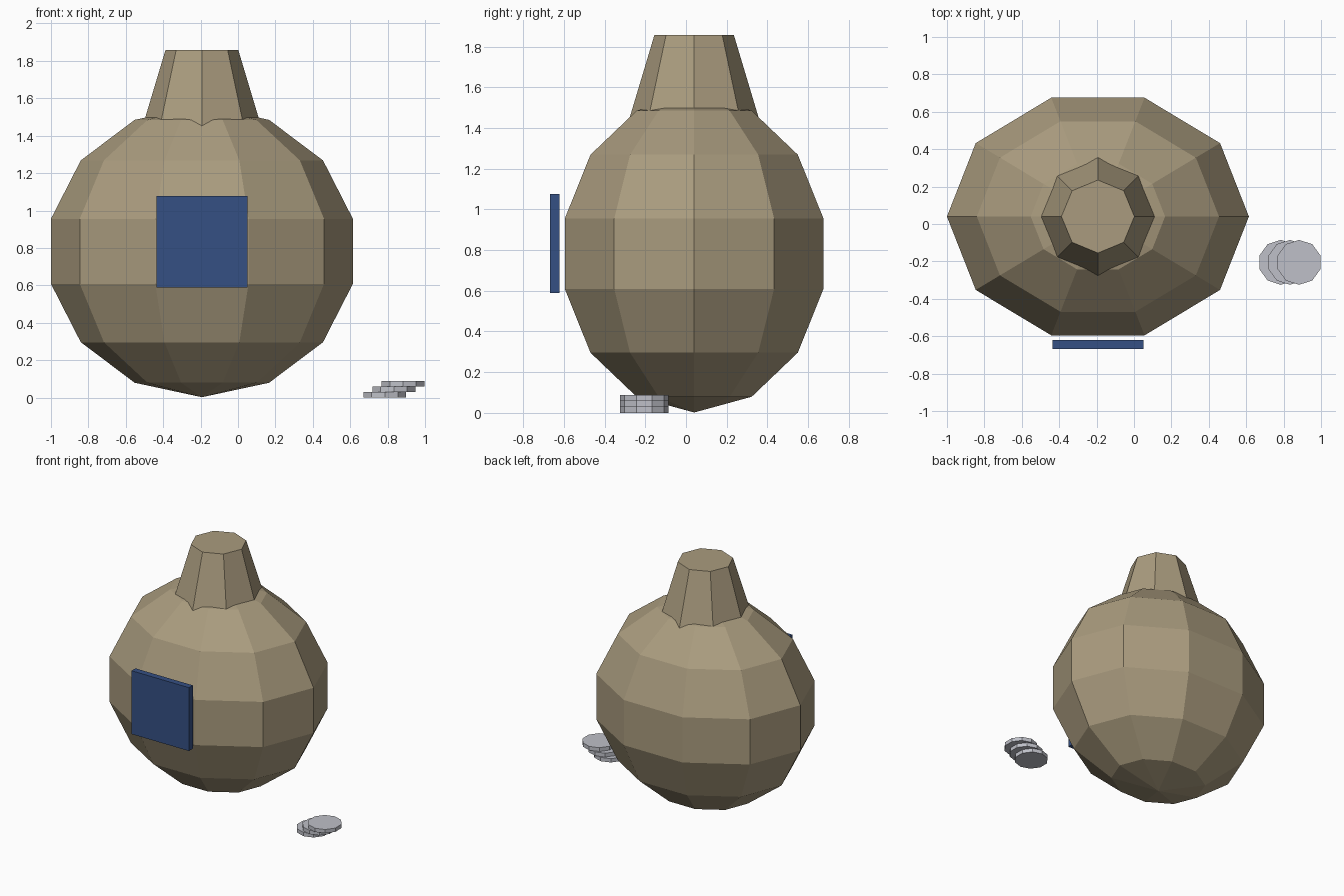
import bpy, bmesh, math

if "Cube" in bpy.data.objects:
    bpy.data.objects.remove(bpy.data.objects["Cube"])


def material(name, color):
    m = bpy.data.materials.new(name)
    m.diffuse_color = (*color, 1.0)
    m.use_nodes = True
    m.node_tree.nodes["Principled BSDF"].inputs["Base Color"].default_value = m.diffuse_color
    return m


burlap = material("burlap", (0.40, 0.33, 0.21))
blue = material("label blue", (0.036, 0.08, 0.23))
silver = material("coin silver", (0.52, 0.53, 0.58))
cord = material("cord brown", (0.10, 0.07, 0.04))


def finish(bm, name, mat, location):
    bmesh.ops.recalc_face_normals(bm, faces=bm.faces)
    mesh = bpy.data.meshes.new(name)
    bm.to_mesh(mesh)
    bm.free()
    mesh.materials.append(mat)
    obj = bpy.data.objects.new(name, mesh)
    obj.location = location
    bpy.context.collection.objects.link(obj)
    return obj


def lathe(name, profile, sides, mat, location, start=0.0, sx=1.0, sy=1.0, closed=False):
    """Flat-sided solid of revolution from (radius, z) points."""
    bm = bmesh.new()
    rings = []
    for r, z in profile:
        if r < 1e-5:
            rings.append([bm.verts.new((0, 0, z))] * sides)
            continue
        angles = [start + math.tau * i / sides for i in range(sides)]
        rings.append([bm.verts.new((r * sx * math.cos(a), r * sy * math.sin(a), z)) for a in angles])
    pairs = list(zip(rings, rings[1:]))
    if closed:
        pairs.append((rings[-1], rings[0]))
    for low, high in pairs:
        for i in range(sides):
            j = (i + 1) % sides
            corners = dict.fromkeys((low[i], low[j], high[j], high[i]))
            bm.faces.new(list(corners))
    if not closed:
        for (r, z), ring in ((profile[0], rings[0]), (profile[-1], rings[-1])):
            if r > 1e-5:
                bm.faces.new(ring)
    return finish(bm, name, mat, location)


CX, CY = -0.193, 0.04

# Round sack: squashed low-poly ball, ten sides and seven bands
ball = [(math.sin(math.pi * k / 7), -0.78 * math.cos(math.pi * k / 7)) for k in range(8)]
lathe("sack_body", ball, 10, burlap, (CX, CY, 0.782), sx=0.828, sy=0.685)

# Gathered neck: eight-sided taper sunk into the sack
lathe("sack_neck", [(0.335, 1.39), (0.195, 1.857)], 8, burlap, (CX, CY, 0))

# Tie cord, almost hidden inside the neck
tie = [(0.232 + 0.03 * math.cos(math.tau * k / 6), 0.03 * math.sin(math.tau * k / 6)) for k in range(6)]
lathe("tie_cord", tie, 10, cord, (CX, CY, 1.563), closed=True)

# Square label standing just off the front
bm = bmesh.new()
bmesh.ops.create_cube(bm, size=1.0)
bmesh.ops.scale(bm, vec=(0.487, 0.047, 0.487), verts=bm.verts)
finish(bm, "front_label", blue, (CX, -0.645, 0.833))

# Three staggered coins
for n in range(3):
    lathe(f"coin_{n + 1}", [(0.12, 0), (0.12, 0.0292)], 10, silver,
          (0.785 + 0.0487 * n, -0.205, 0.0292 * n), start=math.pi / 2)
